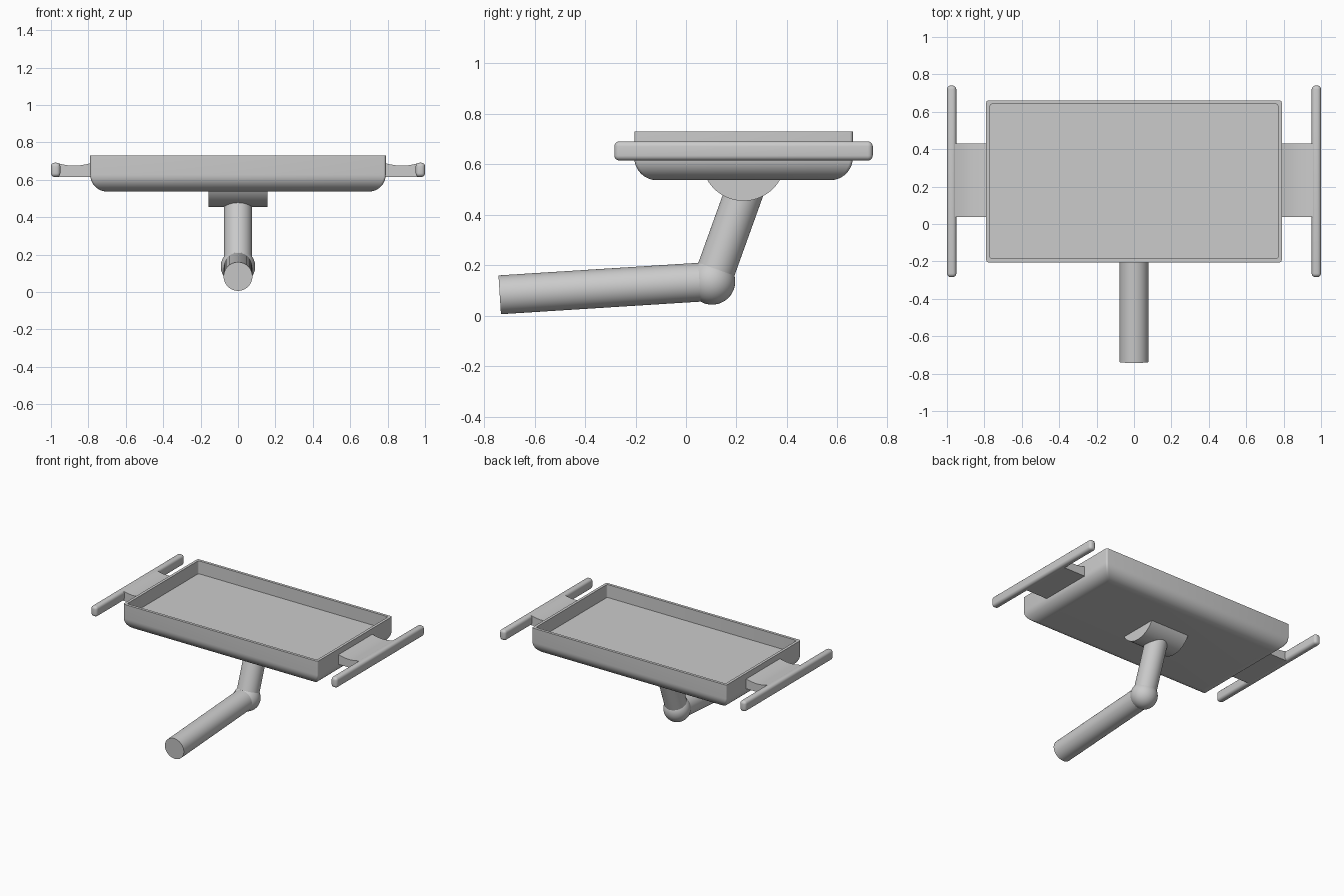
import bpy, bmesh, math
from mathutils import Vector

cube = bpy.data.objects.get("Cube")
if cube:
    bpy.data.objects.remove(cube, do_unlink=True)

grey = bpy.data.materials.new("plain_grey")
grey.use_nodes = True
colour = (0.6, 0.6, 0.6, 1)
grey.diffuse_color = colour
grey.node_tree.nodes["Principled BSDF"].inputs["Base Color"].default_value = colour


def finish(name, bm, angle=35):
    """Turn a bmesh into a shaded grey object."""
    bmesh.ops.recalc_face_normals(bm, faces=bm.faces)
    mesh = bpy.data.meshes.new(name)
    bm.to_mesh(mesh)
    bm.free()
    obj = bpy.data.objects.new(name, mesh)
    bpy.context.collection.objects.link(obj)
    mesh.materials.append(grey)
    bpy.ops.object.select_all(action="DESELECT")
    obj.select_set(True)
    bpy.context.view_layer.objects.active = obj
    bpy.ops.object.shade_smooth_by_angle(angle=math.radians(angle))
    return obj


def loft(name, rings):
    """Skin a stack of equal-length point rings and cap both ends."""
    bm = bmesh.new()
    loops = [[bm.verts.new(p) for p in ring] for ring in rings]
    count = len(loops[0])
    for a, b in zip(loops, loops[1:]):
        for i in range(count):
            j = (i + 1) % count
            bm.faces.new((a[i], a[j], b[j], b[i]))
    bm.faces.new(loops[0])
    bm.faces.new(loops[-1])
    return finish(name, bm)


def rounded_rect(half_x, half_y, centre_y, z, radius, steps=4):
    points = []
    for k, (sx, sy) in enumerate(((1, 1), (-1, 1), (-1, -1), (1, -1))):
        for s in range(steps + 1):
            a = math.pi / 2 * (k + s / steps)
            points.append((sx * (half_x - radius) + radius * math.cos(a),
                           centre_y + sy * (half_y - radius) + radius * math.sin(a), z))
    return points


def rod(name, start, end, radius):
    """Cylinder between two points."""
    start, end = Vector(start), Vector(end)
    axis = end - start
    bm = bmesh.new()
    bmesh.ops.create_cone(bm, cap_ends=True, segments=48, radius1=radius,
                          radius2=radius, depth=axis.length)
    turn = axis.to_track_quat("Z", "Y").to_matrix()
    bmesh.ops.rotate(bm, verts=bm.verts, matrix=turn)
    bmesh.ops.translate(bm, verts=bm.verts, vec=(start + end) / 2)
    return finish(name, bm)


# Tray: inner floor, rim, straight wall, then a rounded underside
top, base, bend = 0.73, 0.537, 0.09
profile = [(0.02, 0.635), (0.02, top), (0, top)]
for i in range(13):
    a = math.pi / 2 * i / 12
    profile.append((bend * (1 - math.cos(a)), base + bend * (1 - math.sin(a))))
loft("tray", [rounded_rect(0.79 - d, 0.433 - d, 0.228, z, 0.012) for d, z in profile])

# Side handles with curved brackets
bracket_top = [(0.97, 0.69), (0.945, 0.684), (0.915, 0.678), (0.88, 0.675),
               (0.845, 0.677), (0.81, 0.683), (0.775, 0.691)]
for side, sign in (("left", 1), ("right", -1)):
    outline = bracket_top + [(0.775, 0.616), (0.97, 0.616)]
    loft(side + "_handle_bracket",
         [[(sign * x, y, z) for x, z in outline] for y in (0.038, 0.43)])

    bm = bmesh.new()
    bmesh.ops.create_cube(bm, size=1)
    bmesh.ops.scale(bm, verts=bm.verts, vec=(0.05, 1.024, 0.076))
    bmesh.ops.bevel(bm, geom=bm.edges[:], offset=0.02, segments=5,
                    profile=0.5, affect="EDGES")
    bmesh.ops.translate(bm, verts=bm.verts, vec=(sign * 0.975, 0.228, 0.653))
    finish(side + "_handle_bar", bm)

# Swivel mount: the lower slice of a cylinder under the tray
mount_r, mount_z = 0.166, 0.621
arc = []
for i in range(33):
    a = math.radians(200 + 140 * i / 32)
    arc.append((0.228 + mount_r * math.cos(a), mount_z + mount_r * math.sin(a)))
loft("swivel_mount", [[(x, y, z) for y, z in arc] for x in (-0.157, 0.157)])

# Bent support arm with a ball joint
elbow = (0, 0.103, 0.136)
rod("lower_arm", (0, -0.738, 0.083), elbow, 0.077)
rod("upper_arm", elbow, (0, 0.252, 0.55), 0.076)
bm = bmesh.new()
bmesh.ops.create_uvsphere(bm, u_segments=40, v_segments=24, radius=0.092)
bmesh.ops.translate(bm, verts=bm.verts, vec=elbow)
finish("elbow_ball", bm)
